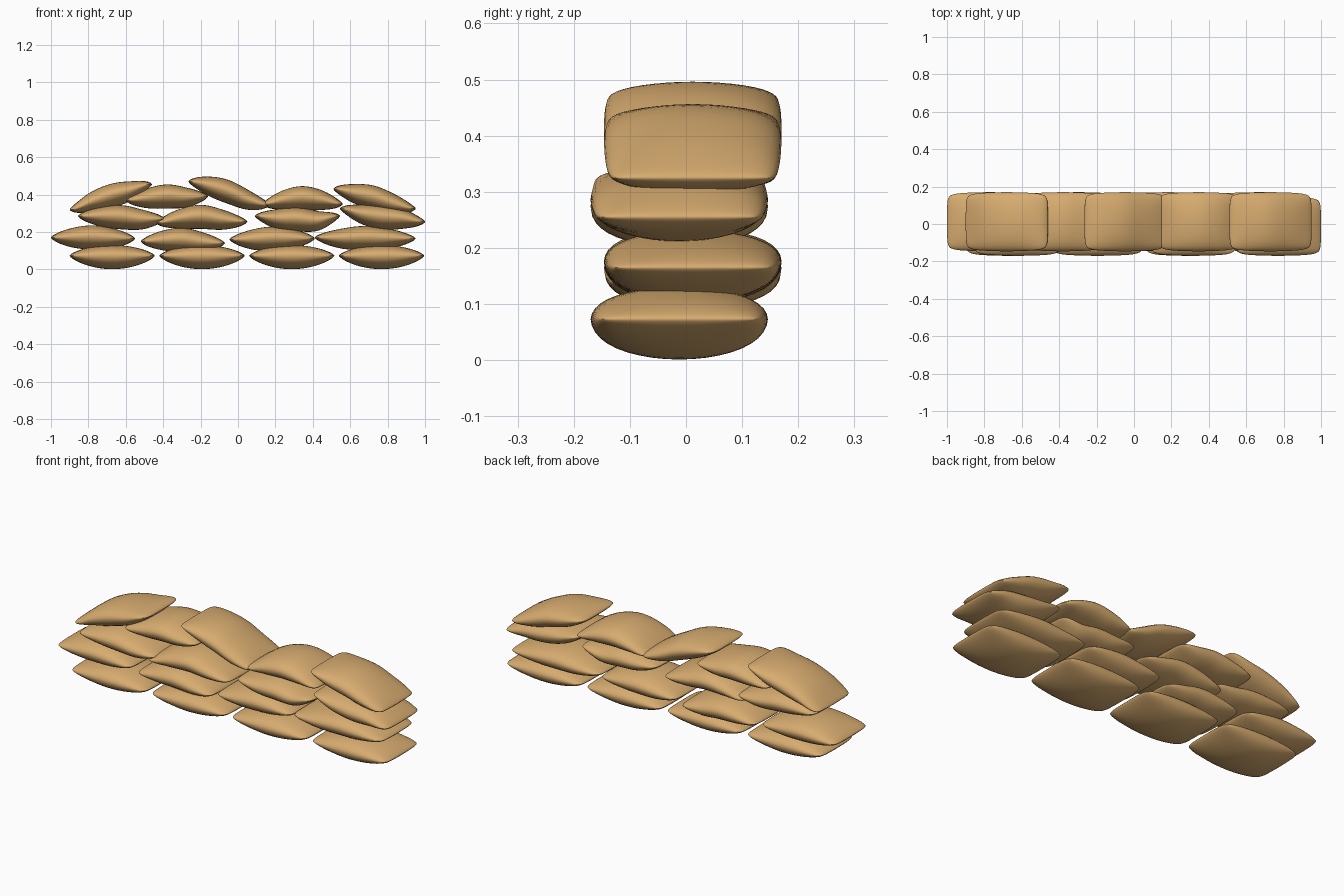
import bpy
import bmesh
import math

if "Cube" in bpy.data.objects:
    bpy.data.objects.remove(bpy.data.objects["Cube"])

# Sandy cloth
cloth = bpy.data.materials.new("sand_cloth")
cloth.use_nodes = True
colour = (0.68, 0.41, 0.16, 1)
cloth.diffuse_color = colour
shader = cloth.node_tree.nodes["Principled BSDF"]
shader.inputs["Base Color"].default_value = colour
shader.inputs["Roughness"].default_value = 0.9

HALF_WIDTH = 0.158
RIM = 0.011


def sag(heights, u):
    """Smooth height of the bag's middle line, u from -1 to 1."""
    last = len(heights) - 1
    s = (u + 1) / 2 * last
    i = min(int(s), last - 1)
    t = s - i
    a, b = heights[i], heights[i + 1]
    before = heights[max(i - 1, 0)]
    after = heights[min(i + 2, last)]
    ma, mb = (b - before) / 2, (after - a) / 2
    return (a + (b - a) * (3 * t * t - 2 * t ** 3)
            + ma * (t ** 3 - 2 * t * t + t) + mb * (t ** 3 - t * t))


def puff(u, v, thickness):
    """Pillow thickness: lens along the bag, blunter across it."""
    a, b = max(0, 1 - u * u), max(0, 1 - v * v)
    rim = math.sqrt(max(0, (1 - u ** 8) * (1 - v ** 8)))
    return thickness * a ** 0.95 * b ** 0.55 + RIM * rim


def make_bag(name, start, end, y_shift, heights):
    bm = bmesh.new()
    middle, half = (start + end) / 2, (end - start) / 2
    for side, thickness in ((1, 0.046), (-1, -0.061)):
        grid = bmesh.ops.create_grid(bm, x_segments=28, y_segments=20, size=1)
        for vert in grid["verts"]:
            # Crowd the grid lines towards the seam
            u = math.sin(max(-1, min(1, vert.co.x)) * math.pi / 2)
            v = math.sin(max(-1, min(1, vert.co.y)) * math.pi / 2)
            lift = side * puff(u, v, abs(thickness))
            vert.co.x = middle + half * u * (1 - 0.015 * v * v - 0.05 * v ** 10)
            vert.co.y = y_shift + HALF_WIDTH * v * (1 - 0.06 * u * u - 0.07 * u ** 10)
            vert.co.z = sag(heights, u) + lift
    bmesh.ops.remove_doubles(bm, verts=bm.verts, dist=0.00005)
    bmesh.ops.recalc_face_normals(bm, faces=bm.faces)
    for face in bm.faces:
        face.smooth = True
    mesh = bpy.data.meshes.new(name)
    bm.to_mesh(mesh)
    bm.free()
    mesh.materials.append(cloth)
    bpy.context.collection.objects.link(bpy.data.objects.new(name, mesh))


# Bottom course: four flat bags in line
for i in range(4):
    left = -0.9 + i * 0.48
    make_bag(f"bottom_bag_{i + 1}", left, left + 0.455, -0.012, [0.073] * 5)

# Upper courses: start, end, then middle-line heights from end to end
second = [
    (-1, -0.55, .17, .175, .178, .172, .165),
    (-.52, -.07, .15, .16, .165, .15, .14),
    (-.045, .41, .16, .165, .172, .17, .165),
    (.41, .95, .17, .17, .175, .17, .165),
]
third = [
    (-.855, -.39, .285, .288, .286, .272, .27),
    (-.44, .05, .25, .275, .288, .27, .255),
    (.09, .545, .285, .275, .275, .265, .285),
    (.545, 1, .325, .3, .285, .275, .255),
]
top = [
    (-.9, -.46, .32, .365, .4, .425, .455),
    (-.6, -.16, .37, .385, .397, .39, .39),
    (-.265, .17, .47, .45, .42, .375, .345),
    (.13, .56, .35, .375, .388, .375, .35),
    (.51, .95, .43, .41, .39, .355, .325),
]
for name, course, shift in (("second", second, 0.012),
                            ("third", third, -0.012),
                            ("top", top, 0.012)):
    for i, (start, end, *heights) in enumerate(course):
        make_bag(f"{name}_bag_{i + 1}", start, end, shift, heights)
